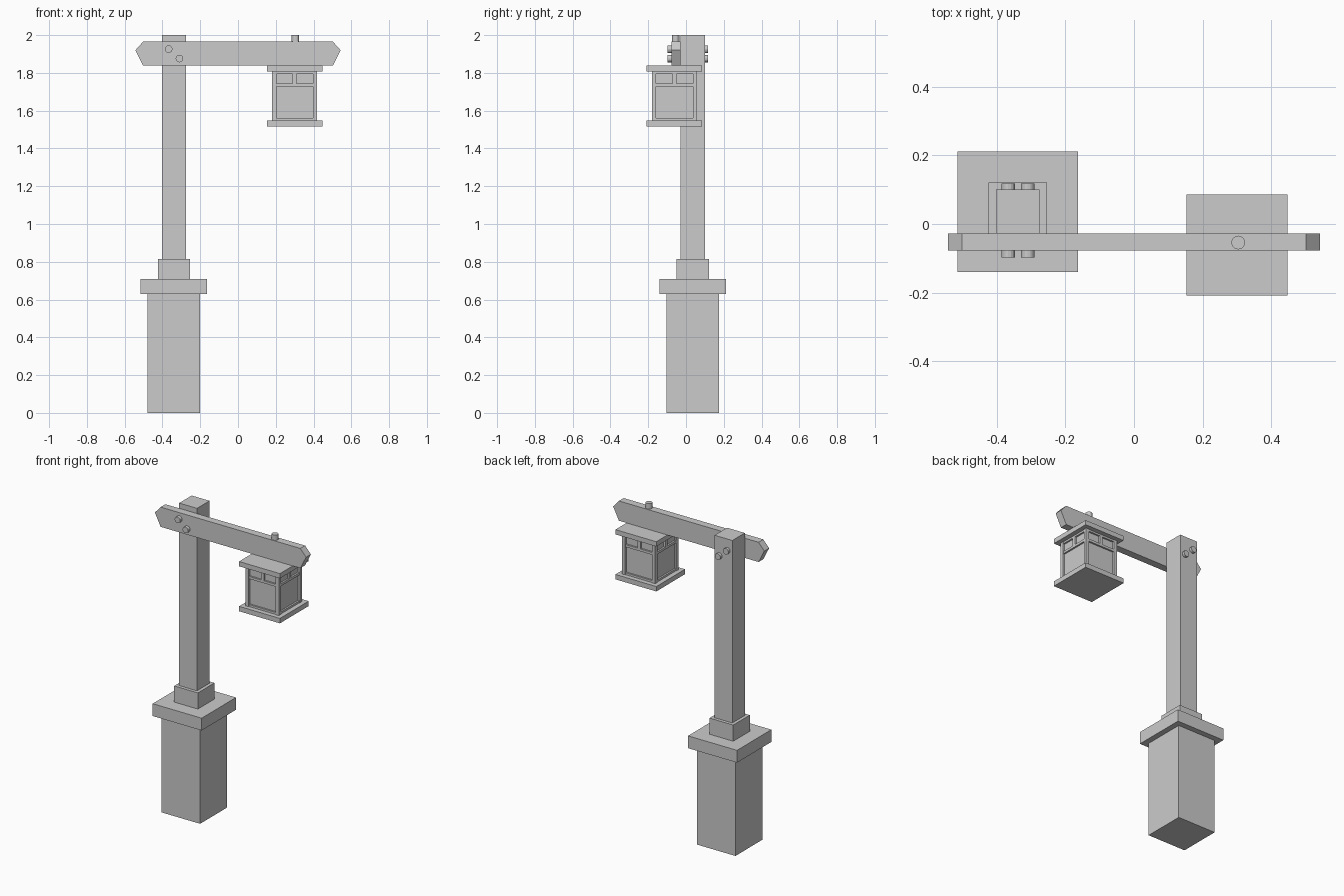
import bpy, bmesh
from math import pi
from mathutils import Matrix, Vector

if "Cube" in bpy.data.objects:
    bpy.data.objects.remove(bpy.data.objects["Cube"])

def finish(name, bm):
    bmesh.ops.recalc_face_normals(bm, faces=bm.faces)
    me = bpy.data.meshes.new(name)
    bm.to_mesh(me)
    bm.free()
    ob = bpy.data.objects.new(name, me)
    bpy.context.collection.objects.link(ob)
    return ob

def add_box(bm, x0, x1, y0, y1, z0, z1, turn=Matrix()):
    size = Matrix.Diagonal((x1 - x0, y1 - y0, z1 - z0, 1))
    mid = Matrix.Translation(((x0 + x1) / 2, (y0 + y1) / 2, (z0 + z1) / 2))
    bmesh.ops.create_cube(bm, size=1, matrix=turn @ mid @ size)

def square_block(name, cx, cy, half, z0, z1):
    bm = bmesh.new()
    add_box(bm, cx - half, cx + half, cy - half, cy + half, z0, z1)
    return finish(name, bm)

def bolt(name, center, depth, along_y):
    bm = bmesh.new()
    rot = Matrix.Rotation(pi / 2, 4, 'X') if along_y else Matrix()
    bmesh.ops.create_cone(bm, cap_ends=True, segments=16, radius1=0.02, radius2=0.02,
                          depth=depth, matrix=Matrix.Translation(center) @ rot)
    return finish(name, bm)

# Pedestal and post
PX, PY = -0.339, 0.036
square_block("pedestal", PX, PY, 0.139, 0.0, 0.63)
square_block("pedestal_cap", PX, PY, 0.176, 0.63, 0.71)
square_block("post_collar", PX, PY, 0.085, 0.71, 0.815)
square_block("post", PX, PY, 0.064, 0.815, 2.0)

# Cross beam with pointed ends
bm = bmesh.new()
profile = [(-0.543, 1.92), (-0.502, 1.966), (0.502, 1.966),
           (0.543, 1.92), (0.502, 1.838), (-0.502, 1.838)]
face = bm.faces.new([bm.verts.new((x, -0.077, z)) for x, z in profile])
ext = bmesh.ops.extrude_face_region(bm, geom=[face], use_keep_orig=True)
bmesh.ops.translate(bm, vec=Vector((0, 0.049, 0)),
                    verts=[g for g in ext["geom"] if isinstance(g, bmesh.types.BMVert)])
finish("cross_beam", bm)

# Bolts through beam and post, and the lantern bolt
for i, (x, z) in enumerate([(-0.367, 1.926), (-0.31, 1.876)]):
    bolt(f"post_bolt_{i + 1}", (x, 0.01, z), 0.215, True)
bolt("lantern_bolt", (0.304, -0.054, 1.975), 0.05, False)

# Lantern plates and recessed panes
LX, LY, H = 0.30, -0.061, 0.119
square_block("lantern_roof", LX, LY, 0.147, 1.807, 1.838)
square_block("lantern_floor", LX, LY, 0.147, 1.515, 1.547)
square_block("lantern_panes", LX, LY, 0.105, 1.547, 1.807)

# Lantern frame: corner stile, rails and mullion repeated on four sides
bm = bmesh.new()
W, D = 0.022, 0.018
for i in range(4):
    turn = Matrix.Translation((LX, LY, 0)) @ Matrix.Rotation(i * pi / 2, 4, 'Z')
    add_box(bm, -H, -H + W, -H, -H + W, 1.547, 1.807, turn)
    for z0, z1 in [(1.547, 1.56), (1.727, 1.743), (1.795, 1.807)]:
        add_box(bm, -H + W, H - W, -H + 0.003, -H + D, z0, z1, turn)
    add_box(bm, -W / 2, W / 2, -H + 0.003, -H + D, 1.743, 1.795, turn)
finish("lantern_frame", bm)
